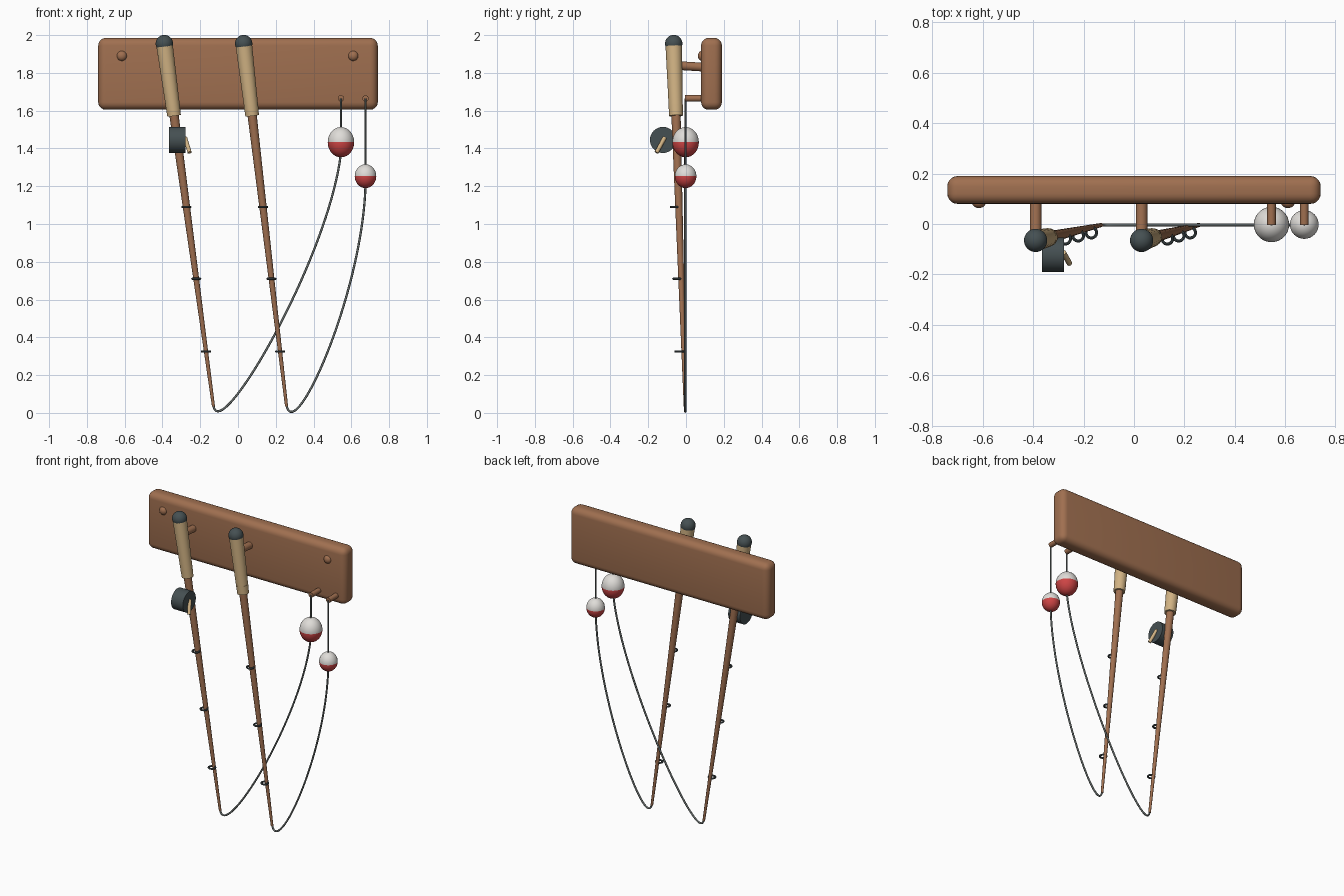
import bpy, math
from mathutils import Vector

if "Cube" in bpy.data.objects:
    bpy.data.objects.remove(bpy.data.objects["Cube"])


def mat(name, rgb):
    m = bpy.data.materials.new(name)
    m.diffuse_color = (*rgb, 1)
    m.use_nodes = True
    m.node_tree.nodes["Principled BSDF"].inputs["Base Color"].default_value = m.diffuse_color
    return m


WOOD = mat("brown wood", (0.35, 0.16, 0.08))
CORK = mat("tan cork", (0.64, 0.45, 0.23))
DARK = mat("dark slate", (0.06, 0.08, 0.085))
LINE = mat("grey line", (0.14, 0.16, 0.155))
RED = mat("float red", (0.62, 0.06, 0.06))
WHITE = mat("float white", (0.74, 0.72, 0.69))


def finish(name, *mats):
    o = bpy.context.object
    o.name = name
    for m in mats:
        o.data.materials.append(m)
    bpy.ops.object.shade_smooth_by_angle(angle=math.radians(40))
    return o


def rod(name, a, b, ra, rb, m, verts=24):
    """Tapered round bar from a to b."""
    a, b = Vector(a), Vector(b)
    d = b - a
    bpy.ops.mesh.primitive_cone_add(vertices=verts, radius1=ra, radius2=rb, depth=d.length,
                                    location=(a + b) / 2, rotation=d.to_track_quat('Z', 'Y').to_euler())
    return finish(name, m)


def ball(name, loc, scale, *mats):
    bpy.ops.mesh.primitive_uv_sphere_add(segments=32, ring_count=20, radius=1, location=loc)
    bpy.context.object.scale = scale
    bpy.ops.object.transform_apply(location=False, rotation=False)
    return finish(name, *mats)


# backing board
bpy.ops.mesh.primitive_cube_add(size=1, location=(0, 0.135, 1.795))
board = bpy.context.object
board.scale = (1.48, 0.11, 0.38)
bpy.ops.object.transform_apply(location=False, rotation=False)
bev = board.modifiers.new("round", 'BEVEL')
bev.width = 0.04
bev.segments = 5
bpy.ops.object.modifier_apply(modifier="round")
finish("backing_board", WOOD)

# screw heads
for i, x in enumerate((-0.615, 0.61)):
    ball(f"screw_head_{i}", (x, 0.085, 1.89), (0.027, 0.022, 0.027), WOOD)

# fishing rods
RODS = [(Vector((-0.39, -0.065, 1.955)), Vector((-0.13, -0.004, 0.035))),
        (Vector((0.03, -0.065, 1.955)), Vector((0.257, -0.004, 0.035)))]
for i, (top, tip) in enumerate(RODS):
    def at(z):
        return top.lerp(tip, (top.z - z) / (top.z - tip.z))
    ball(f"butt_cap_{i}", top, (0.046,) * 3, DARK)
    rod(f"cork_grip_{i}", at(1.955), at(1.61), 0.044, 0.037, CORK)
    rod(f"grip_collar_{i}", at(1.63), at(1.573), 0.038, 0.036, CORK)
    rod(f"rod_blank_{i}", at(1.62), tip, 0.025, 0.008, WOOD)
    p = at(1.84)
    rod(f"rod_peg_{i}", (top.x, 0.1, 1.83), (top.x, p.y, 1.84), 0.023, 0.023, WOOD)
    for k, z in enumerate((1.09, 0.71, 0.325)):
        c = at(z) + Vector((0, -0.021, 0))
        bpy.ops.mesh.primitive_torus_add(location=c, major_radius=0.021, minor_radius=0.006,
                                         major_segments=24, minor_segments=8)
        finish(f"line_guide_{i}_{k}", DARK)

# reel and crank
rod("reel", (-0.365, -0.122, 1.445), (-0.277, -0.122, 1.445), 0.069, 0.069, DARK, 32)
rod("reel_crank", (-0.28, -0.113, 1.457), (-0.256, -0.156, 1.378), 0.011, 0.011, CORK, 16)


def cord(name, pts, r):
    """Round cord along one cubic curve: start, two handles, end."""
    cu = bpy.data.curves.new(name, 'CURVE')
    cu.dimensions = '3D'
    cu.bevel_depth = r
    cu.bevel_resolution = 2
    cu.resolution_u = 40
    cu.use_fill_caps = True
    s = cu.splines.new('BEZIER')
    s.bezier_points.add(1)
    a, h1, h2, b = [Vector((x, -0.004, z)) for x, z in pts]
    for bp, co, l, rr in ((s.bezier_points[0], a, 2 * a - h1, h1),
                          (s.bezier_points[1], b, h2, 2 * b - h2)):
        bp.handle_left_type = bp.handle_right_type = 'FREE'
        bp.co, bp.handle_left, bp.handle_right = co, l, rr
    o = bpy.data.objects.new(name, cu)
    bpy.context.collection.objects.link(o)
    cu.materials.append(LINE)


# floats hung from pegs, with slack lines down to the rod tips
FLOATS = [(0.545, 1.433, 0.07, 0.08, [(0.543, 1.36), (0.47, 0.80), (-0.10, -0.18), (-0.13, 0.04)]),
          (0.675, 1.253, 0.057, 0.063, [(0.675, 1.20), (0.655, 0.62), (0.30, -0.17), (0.257, 0.04)])]
for i, (x, z, r, rz, path) in enumerate(FLOATS):
    rod(f"float_peg_{i}", (x, 0.1, 1.665), (x, -0.004, 1.665), 0.017, 0.017, WOOD, 16)
    rod(f"hanging_line_{i}", (x, -0.002, 1.665), (x, -0.002, z + rz - 0.01), 0.005, 0.005, LINE, 12)
    f = ball(f"float_{i}", (x, -0.002, z), (r, r, rz), RED, WHITE)
    for p in f.data.polygons:
        p.material_index = 1 if p.center.z > 0 else 0
    cord(f"slack_line_{i}", path, 0.006)
